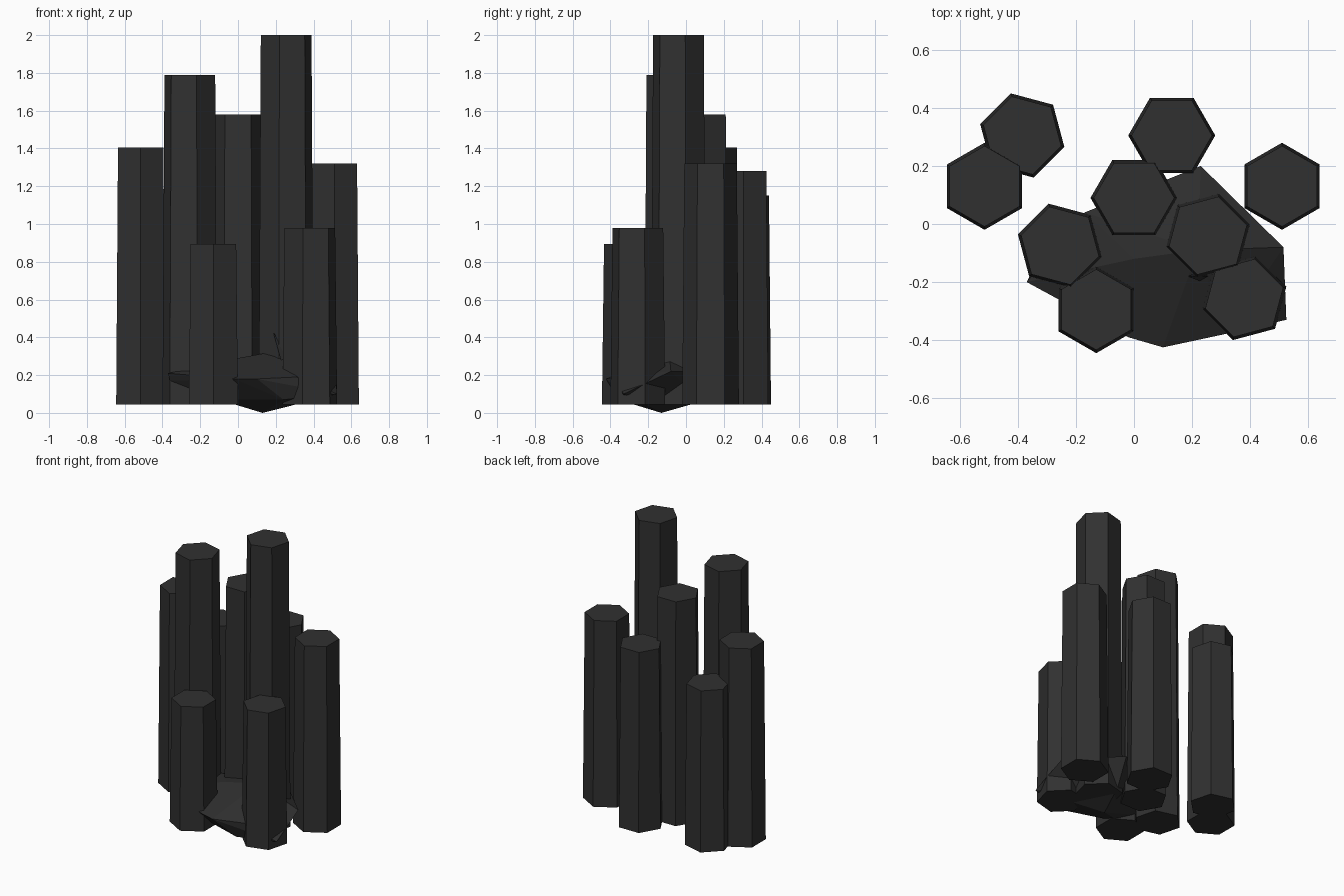
import bpy, bmesh, math
from mathutils import Matrix, Vector

if "Cube" in bpy.data.objects:
    bpy.data.objects.remove(bpy.data.objects["Cube"])


def material(name, v):
    m = bpy.data.materials.new(name)
    m.diffuse_color = (v, v, v, 1)
    m.use_nodes = True
    m.node_tree.nodes["Principled BSDF"].inputs["Base Color"].default_value = m.diffuse_color
    return m


basalt = material("dark basalt", 0.03)
rubble = material("dark rubble", 0.027)


def add_object(name, bm, mat):
    bmesh.ops.recalc_face_normals(bm, faces=bm.faces[:])
    me = bpy.data.meshes.new(name)
    bm.to_mesh(me)
    bm.free()
    me.materials.append(mat)
    ob = bpy.data.objects.new(name, me)
    bpy.context.collection.objects.link(ob)
    return ob


def column(x, y, top, turn, base=0.045):
    """Slightly tapered hexagonal column; turn = angle of one corner."""
    bm = bmesh.new()
    rings = []
    for z, r in ((base, 0.15), (top, 0.139)):
        rings.append([bm.verts.new((x + r * math.cos(math.radians(turn + 60 * i)),
                                    y + r * math.sin(math.radians(turn + 60 * i)), z))
                      for i in range(6)])
    lo, hi = rings
    bm.faces.new(lo[::-1])
    bm.faces.new(hi)
    for i in range(6):
        j = (i + 1) % 6
        bm.faces.new((lo[i], lo[j], hi[j], hi[i]))
    return add_object("hexagonal_column", bm, basalt)


# Columns: x, y, top height, corner angle
for c in ((0.0, 0.09, 1.58, 0),
          (0.255, -0.04, 2.0, 15),
          (-0.255, -0.075, 1.79, 45),
          (0.13, 0.305, 1.28, 0),
          (-0.13, -0.295, 0.895, 30),
          (0.38, -0.255, 0.98, 15),
          (0.51, 0.13, 1.32, 30),
          (-0.515, 0.13, 1.405, 30),
          (-0.385, 0.305, 1.15, 45)):
    column(*c)

# Faceted boulder at the foot of the columns
bm = bmesh.new()
for p in ((-0.37, -0.20, 0.21), (-0.36, -0.18, 0.17), (-0.17, 0.04, 0.25),
          (0.23, 0.20, 0.22), (0.515, -0.08, 0.22), (0.525, -0.33, 0.10),
          (0.10, -0.425, 0.18), (-0.02, -0.39, 0.18), (0.31, -0.38, 0.19),
          (0.24, -0.36, 0.07), (0.13, -0.13, 0.0), (0.22, -0.09, 0.33),
          (0.0, -0.12, 0.29), (-0.1, -0.25, 0.07), (0.2, 0.08, 0.06)):
    bm.verts.new(p)
res = bmesh.ops.convex_hull(bm, input=bm.verts[:])
bmesh.ops.delete(bm, geom=[v for v in bm.verts if not v.link_faces], context='VERTS')
add_object("base_boulder", bm, rubble)

# Small shard leaning on the tallest column
bm = bmesh.new()
axis = Vector((-0.05, 0.0, 0.15))
bmesh.ops.create_cone(bm, cap_ends=True, segments=3, radius1=0.02, radius2=0.003, depth=axis.length,
                      matrix=Matrix.Translation((0.215, -0.18, 0.345))
                      @ axis.to_track_quat('Z', 'Y').to_matrix().to_4x4())
add_object("rock_shard", bm, rubble)
